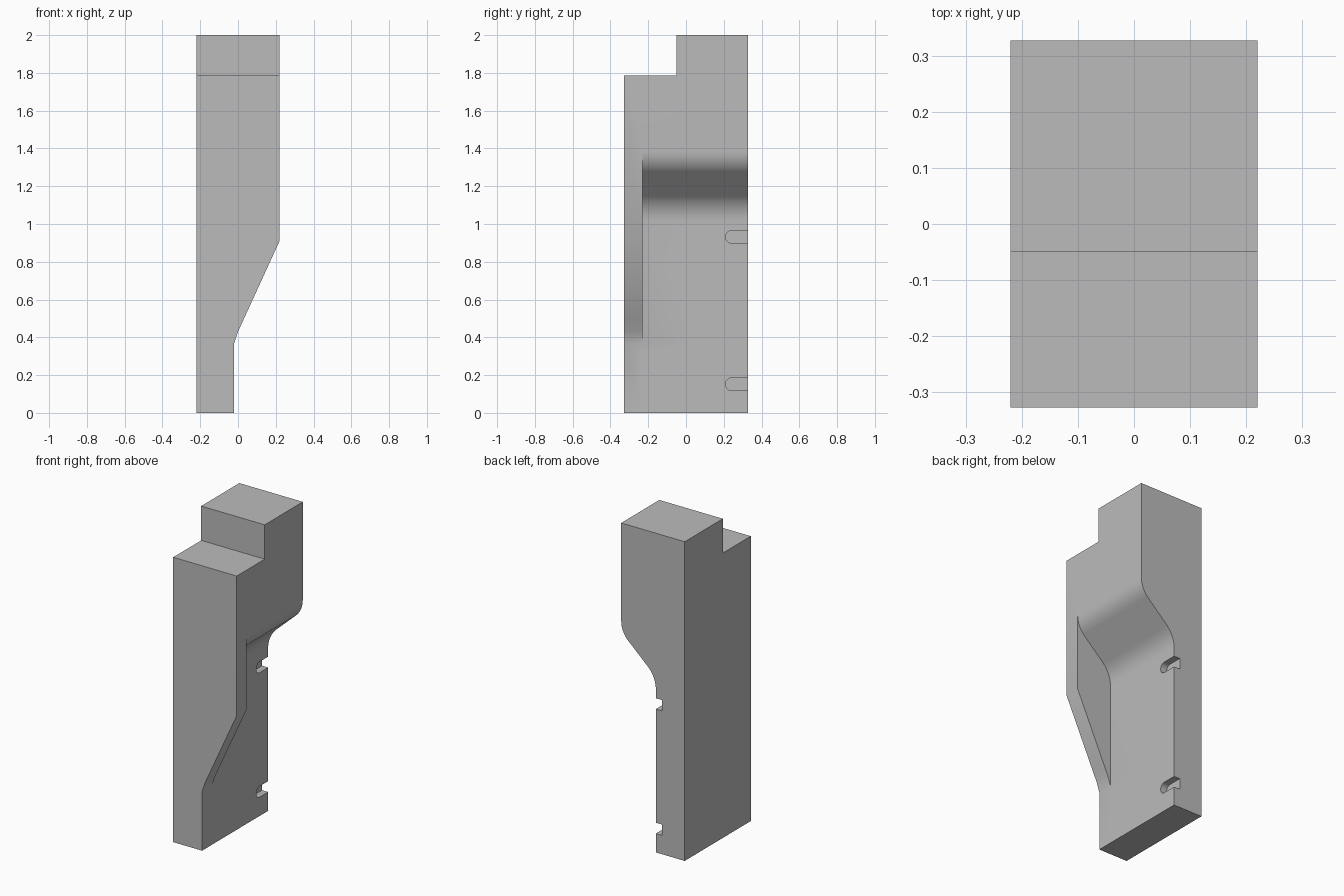
import bpy
import bmesh
from math import sin, cos, radians
from mathutils import Vector

if "Cube" in bpy.data.objects:
    bpy.data.objects.remove(bpy.data.objects["Cube"], do_unlink=True)

grey = bpy.data.materials.new("plain grey")
grey.use_nodes = True
colour = (0.5, 0.5, 0.5, 1)
grey.diffuse_color = colour
grey.node_tree.nodes["Principled BSDF"].inputs["Base Color"].default_value = colour


def arc(cx, cz, r, start, end, steps=8):
    """Points along an arc, angles in degrees."""
    angles = [radians(start + (end - start) * i / steps) for i in range(steps + 1)]
    return [(cx + r * cos(a), cz + r * sin(a)) for a in angles]


def prism(name, profile, axis, low, high):
    """Extrude a (horizontal, z) profile along the x or y axis."""
    def place(h, z, depth):
        return Vector((depth, h, z)) if axis == "x" else Vector((h, depth, z))
    bm = bmesh.new()
    face = bm.faces.new([bm.verts.new(place(h, z, low)) for h, z in profile])
    swept = bmesh.ops.extrude_face_region(bm, geom=[face])
    moved = [v for v in swept["geom"] if isinstance(v, bmesh.types.BMVert)]
    bmesh.ops.translate(bm, verts=moved, vec=place(0, 0, high - low))
    bmesh.ops.recalc_face_normals(bm, faces=bm.faces)
    mesh = bpy.data.meshes.new(name)
    bm.to_mesh(mesh)
    bm.free()
    mesh.materials.append(grey)
    obj = bpy.data.objects.new(name, mesh)
    bpy.context.collection.objects.link(obj)
    return obj


def cut(target, cutter):
    cutter.hide_render = True
    mod = target.modifiers.new("cut", "BOOLEAN")
    mod.operation = "DIFFERENCE"
    mod.solver = "EXACT"
    mod.object = cutter
    bpy.context.view_layer.objects.active = target
    bpy.ops.object.modifier_apply(modifier=mod.name)
    bpy.data.objects.remove(cutter, do_unlink=True)


HALF_X, HALF_Y, WALL = 0.22, 0.327, -0.02

# Stepped block
block = prism("stepped_block", [(-HALF_Y, 0), (HALF_Y, 0), (HALF_Y, 2), (-0.05, 2),
                                (-0.05, 1.785), (-HALF_Y, 1.785)], "x", -HALF_X, HALF_X)

# Sloped undercut of the front lip
lip = [(WALL, -0.1), (WALL, 0.37), (0, 0.43), (0.03, 0.495), (HALF_X, 0.91),
       (0.4, 0.91), (0.4, -0.1)]
cut(block, prism("lip_cutter", lip, "y", -0.5, 0.5))

# Deep recess behind the lip, with a rounded sloping ceiling
r_low, r_high = 0.18, 0.15
recess = [(WALL, -0.1)]
recess += arc(WALL + r_low, 1.02, r_low, 180, 135)
recess += arc(HALF_X - r_high, 1.385, r_high, -45, 0)
recess += [(0.4, 1.385), (0.4, -0.1)]
cut(block, prism("recess_cutter", recess, "y", -0.23, 0.5))

# Two round-ended slots at the rear of the recess wall
for z in (0.152, 0.932):
    slot = arc(0.243, z, 0.034, 90, 270, 12) + [(0.4, z - 0.034), (0.4, z + 0.034)]
    cut(block, prism("slot_cutter", slot, "x", WALL - 0.042, 0.1))

bpy.ops.object.select_all(action="DESELECT")
block.select_set(True)
bpy.context.view_layer.objects.active = block
bpy.ops.object.shade_smooth_by_angle(angle=radians(30))
